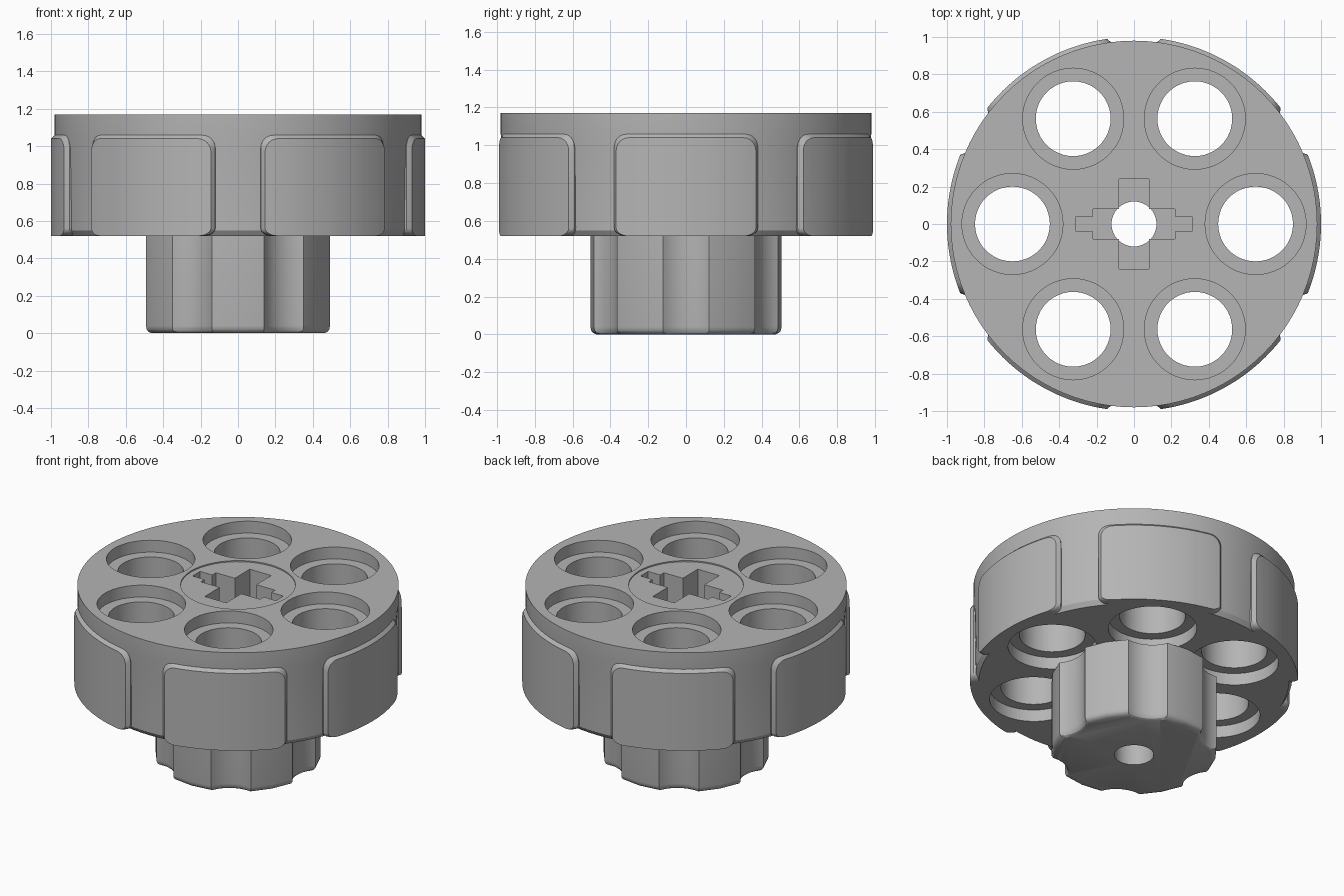
import bpy
import bmesh
from math import sin, cos, pi, radians, sqrt

cube = bpy.data.objects.get("Cube")
if cube:
    bpy.data.objects.remove(cube, do_unlink=True)

grey = bpy.data.materials.new("light grey plastic")
grey.use_nodes = True
grey.diffuse_color = (0.46, 0.46, 0.46, 1)
grey.node_tree.nodes["Principled BSDF"].inputs["Base Color"].default_value = (0.46, 0.46, 0.46, 1)


def loft(name, rings):
    """Solid through a stack of equal-length closed rings, capped at both ends."""
    bm = bmesh.new()
    loops = [[bm.verts.new(p) for p in ring] for ring in rings]
    n = len(loops[0])
    for a, b in zip(loops, loops[1:]):
        for i in range(n):
            j = (i + 1) % n
            bm.faces.new((a[i], a[j], b[j], b[i]))
    bm.faces.new(loops[0][::-1])
    bm.faces.new(loops[-1])
    bmesh.ops.recalc_face_normals(bm, faces=bm.faces)
    mesh = bpy.data.meshes.new(name)
    bm.to_mesh(mesh)
    bm.free()
    mesh.materials.append(grey)
    obj = bpy.data.objects.new(name, mesh)
    bpy.context.collection.objects.link(obj)
    return obj


def circle(r, z, n=48, x=0, y=0):
    return [(x + r * cos(2 * pi * i / n), y + r * sin(2 * pi * i / n), z) for i in range(n)]


def rod(r, z0, z1, x=0, y=0):
    return loft("cutter", [circle(r, z0, x=x, y=y), circle(r, z1, x=x, y=y)])


def activate(obj):
    bpy.ops.object.select_all(action='DESELECT')
    obj.select_set(True)
    bpy.context.view_layer.objects.active = obj


def cut(obj, cutter):
    cutter.hide_render = True
    activate(obj)
    mod = obj.modifiers.new("cut", 'BOOLEAN')
    mod.operation = 'DIFFERENCE'
    mod.solver = 'EXACT'
    mod.object = cutter
    bpy.ops.object.modifier_apply(modifier=mod.name)
    bpy.data.objects.remove(cutter, do_unlink=True)


def smooth(obj):
    activate(obj)
    bpy.ops.object.shade_smooth_by_angle(angle=radians(30))


BASE, TOP = 0.52, 1.17
PITCH, HOLE, BORE = 0.65, 0.2, 0.27

# Wheel disc, slightly tapered below the rim
disc = loft("wheel_disc", [circle(r, z, 96) for r, z in
            ((0.945, BASE), (0.965, 0.55), (0.972, 0.98), (0.98, 1.06), (0.98, TOP))])

# Six peg holes, counterbored on both sides
for k in range(6):
    x, y = PITCH * cos(k * pi / 3), PITCH * sin(k * pi / 3)
    cut(disc, rod(HOLE, BASE - 0.1, TOP + 0.1, x, y))
    cut(disc, rod(BORE, TOP - 0.08, TOP + 0.1, x, y))
    cut(disc, rod(BORE, BASE - 0.1, BASE + 0.08, x, y))

# Shallow centre recess and stepped cross-shaped axle socket
cut(disc, rod(0.35, TOP - 0.008, TOP + 0.1))
quarter = [(0.31, 0.04), (0.22, 0.04), (0.22, 0.08), (0.08, 0.08), (0.08, 0.24)]
cross = quarter + [(-x, y) for x, y in quarter[::-1]]
cross += [(-x, -y) for x, y in cross]
cut(disc, loft("cutter", [[(x, y, z) for x, y in cross] for z in (BASE - 0.1, TOP + 0.1)]))
smooth(disc)

# Fluted hub stem: six facets, with flutes continuing the peg holes
profile = []
for k in range(6):
    a = k * pi / 3
    c, s = cos(a), sin(a)
    points = []
    for i in range(-6, 7):
        t = radians(37.6) * i / 6
        points.append((PITCH - HOLE * cos(t), HOLE * sin(t)))
    points.append((0.505 * cos(pi / 6), 0.505 * sin(pi / 6)))
    profile += [(x * c - y * s, x * s + y * c) for x, y in points]
stem = loft("hub_stem", [[(x * f, y * f, z) for x, y in profile] for f, z in
            ((0.94, 0), (0.975, 0.008), (0.995, 0.022), (1, 0.04), (1, BASE))])
cut(stem, rod(0.12, -0.1, BASE + 0.1))
smooth(stem)


# Rounded tread pads around the rim
def pad_ring(r, grow, half=0.372, corner=0.07, steps=6):
    w, top = half + grow, 1.04 + grow
    right = []
    for z, side in ((BASE + corner * 0.6, -1), (top - corner, 1)):
        h = corner * (0.6 if side < 0 else 1)
        for i in range(steps + 1):
            t = pi / 2 * (i / steps if side > 0 else 1 - i / steps)
            right.append((w - corner + corner * cos(t), z + side * h * sin(t)))
    # straight runs are divided so that the face follows the curve
    n = 12
    span = w - corner
    inner = [span * (1 - 2 * i / n) for i in range(1, n)]
    outline = right + [(u, top) for u in inner]
    outline += [(-u, z) for u, z in right[::-1]] + [(-u, BASE) for u in inner]
    return [(r, u, z) for u, z in outline]


def make_pad(k):
    rings = [pad_ring(0.93, 0.02), pad_ring(0.978, 0.02), pad_ring(0.994, 0.006), pad_ring(1, 0)]
    pad = loft("tread_pad_%d" % (k + 1), rings)
    bm = bmesh.new()
    bm.from_mesh(pad.data)
    # slice the flat caps into strips, then wrap the pad around the axis
    for i in range(-8, 9):
        bmesh.ops.bisect_plane(bm, geom=bm.verts[:] + bm.edges[:] + bm.faces[:],
                               plane_co=(0, i * 0.0401, 0), plane_no=(0, 1, 0))
    for v in bm.verts:
        r, u, z = v.co
        a = u * 1.017 + k * pi / 3
        v.co = (r * cos(a), r * sin(a), z)
    bm.to_mesh(pad.data)
    bm.free()
    smooth(pad)


for k in range(6):
    make_pad(k)
